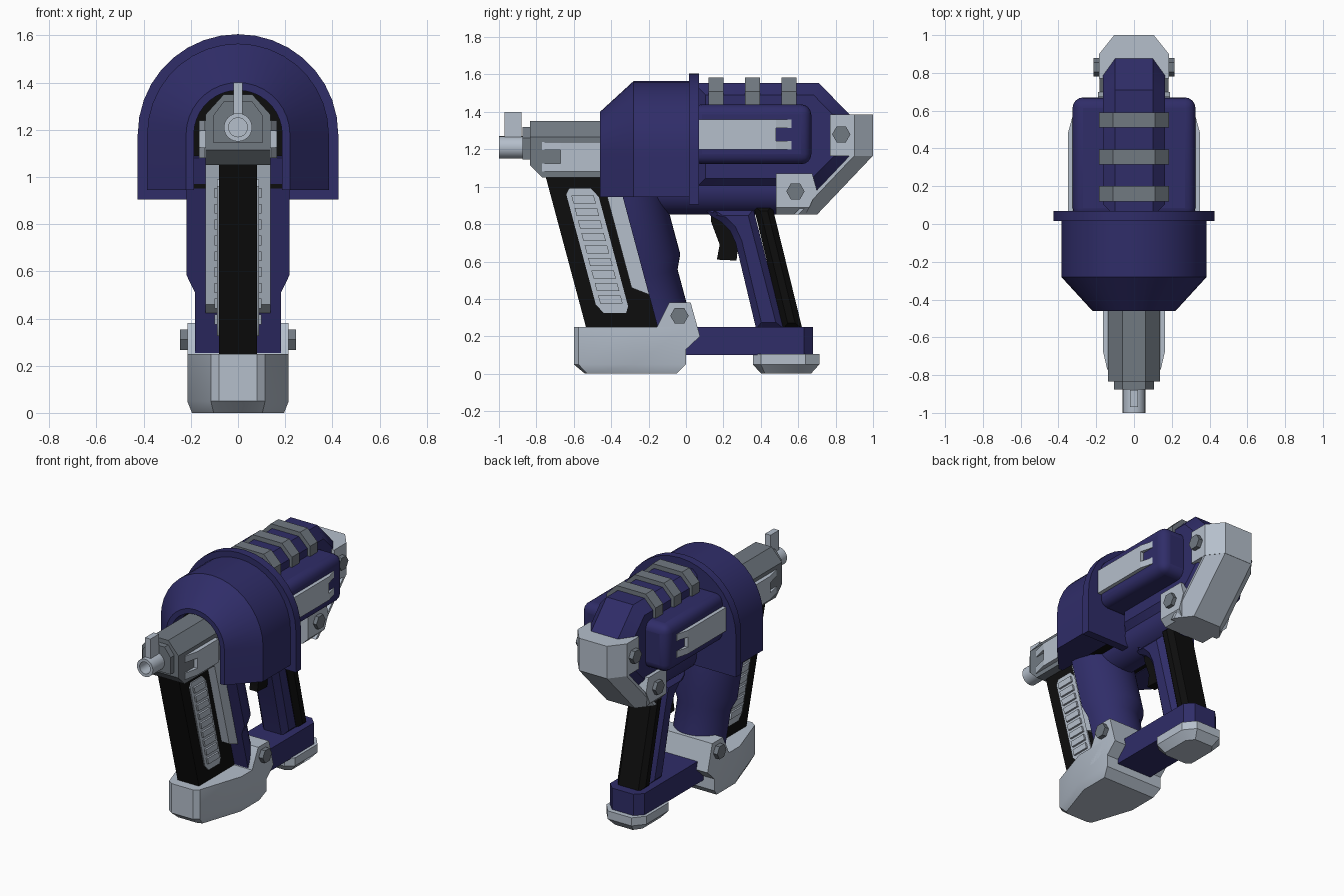
import bpy, bmesh, math
from mathutils import Vector

cube = bpy.data.objects.get("Cube")
if cube:
    bpy.data.objects.remove(cube, do_unlink=True)


def material(name, rgb):
    m = bpy.data.materials.new(name)
    m.use_nodes = True
    m.diffuse_color = (*rgb, 1)
    bsdf = next(n for n in m.node_tree.nodes if n.type == 'BSDF_PRINCIPLED')
    bsdf.inputs["Base Color"].default_value = (*rgb, 1)
    bsdf.inputs["Roughness"].default_value = 0.6
    return m


BLUE = material("navy_blue", (0.029, 0.026, 0.140))
LIGHT = material("light_grey", (0.46, 0.52, 0.60))
GREY = material("mid_grey", (0.165, 0.192, 0.222))
BLACK = material("black", (0.004, 0.004, 0.004))


def loft(name, mat, axis, rings, cap_bevel=0.0):
    """Join (position, outline) rings along an axis; outlines use the other two axes in order."""
    bm = bmesh.new()
    loops = []
    for pos, pts in rings:
        loop = []
        for a, b in pts:
            co = {'x': (pos, a, b), 'y': (a, pos, b), 'z': (a, b, pos)}[axis]
            loop.append(bm.verts.new(co))
        loops.append(loop)
    n = len(loops[0])
    for lo, hi in zip(loops, loops[1:]):
        for i in range(n):
            j = (i + 1) % n
            bm.faces.new((lo[i], lo[j], hi[j], hi[i]))
    caps = [bm.faces.new(loops[0]), bm.faces.new(loops[-1])]
    bmesh.ops.recalc_face_normals(bm, faces=bm.faces)
    if cap_bevel:
        edges = list({e for f in caps for e in f.edges})
        bmesh.ops.bevel(bm, geom=edges, offset=cap_bevel, segments=1, affect='EDGES')
    me = bpy.data.meshes.new(name)
    bm.to_mesh(me)
    bm.free()
    ob = bpy.data.objects.new(name, me)
    bpy.context.collection.objects.link(ob)
    me.materials.append(mat)
    bpy.ops.object.select_all(action='DESELECT')
    ob.select_set(True)
    bpy.context.view_layer.objects.active = ob
    bpy.ops.object.shade_smooth_by_angle(angle=math.radians(32))
    return ob


def prism(name, mat, axis, lo, hi, pts, cap_bevel=0.0):
    return loft(name, mat, axis, [(lo, pts), (hi, pts)], cap_bevel)


def sym(half):
    """Mirror a half outline (first coordinate x) into a closed one."""
    return half + [(-x, v) for x, v in reversed(half)]


def rect(a0, a1, b0, b1):
    return [(a0, b0), (a1, b0), (a1, b1), (a0, b1)]


def circle(r, ca, cb, n):
    return [(ca + r * math.cos(math.tau * i / n), cb + r * math.sin(math.tau * i / n))
            for i in range(n)]


def arch(r, bottom, n=18, cz=1.18):
    pts = [(r * math.cos(math.pi * i / n), cz + r * math.sin(math.pi * i / n))
           for i in range(n + 1)]
    return [(r, bottom)] + pts + [(-r, bottom)]


# Arched hood, its flange and dark core
def horseshoe(r):
    return arch(r, 0.945) + arch(0.187, 0.945)[::-1]


loft("hood", BLUE, 'y', [(-0.46, horseshoe(0.22)), (-0.28, horseshoe(0.385)),
                         (0.03, horseshoe(0.385))])
prism("hood_flange", BLUE, 'y', 0.015, 0.07, arch(0.425, 0.905))
prism("hood_core", BLACK, 'y', -0.345, 0.02, arch(0.189, 0.95))

# Rear body, underside tube and rounded side pods
prism("body", BLUE, 'x', -0.165, 0.165,
      [(0.04, 0.98), (0.70, 0.98), (0.88, 1.16), (0.88, 1.38), (0.71, 1.555), (0.04, 1.555)], 0.065)
prism("underside_tube", BLUE, 'y', -0.22, 0.50, circle(0.13, 0, 0.98, 32))
pods = prism("side_pods", BLUE, 'y', 0.03, 0.67, rect(-0.325, 0.325, 1.12, 1.44))
bev = pods.modifiers.new("rounding", 'BEVEL')
bev.width, bev.segments = 0.055, 4

# Top rails
for i in range(3):
    y = 0.16 + 0.195 * i
    prism(f"top_rail_{i + 1}", GREY, 'y', y - 0.04, y + 0.04,
          sym([(0.185, 1.44), (0.185, 1.51), (0.11, 1.585)]))

# Barrel housing, collar, hollow nozzle and sight
house = sym([(0.06, 1.35), (0.137, 1.265), (0.137, 1.05)])
house_front = sym([(0.06, 1.35), (0.137, 1.265), (0.137, 1.115)])
loft("barrel_housing", GREY, 'y', [(-0.835, house_front), (-0.77, house), (-0.34, house)])
prism("barrel_collar", GREY, 'y', -0.875, -0.83,
      sym([(0.06, 1.32), (0.105, 1.26), (0.105, 1.145)]))
loft("nozzle", LIGHT, 'y', [(-0.84, circle(0.06, 0, 1.21, 24)), (-1.0, circle(0.06, 0, 1.21, 24)),
                            (-1.0, circle(0.04, 0, 1.21, 24)), (-0.89, circle(0.04, 0, 1.21, 24))])
prism("front_sight", LIGHT, 'x', -0.02, 0.02, rect(-0.97, -0.88, 1.25, 1.40))


# Forked side plates: a flat plate whose tapering tip is split by a notch
def forked_plate(name, s, xi, xo, xt, y0, y1, y2, z0):
    prism(name, LIGHT, 'z', z0, z0 + 0.16, [(s * xi, y0), (s * xo, y0), (s * xo, y1), (s * xi, y1)])
    for k, dz in enumerate((0.0, 0.115)):
        prism(f"{name}_prong_{k + 1}", LIGHT, 'z', z0 + dz, z0 + dz + 0.045,
              [(s * xi, y1), (s * xo, y1), (s * xt, y2), (s * xi, y2)])


# Magazine
SLOPE = math.tan(math.radians(15))


def lean(offset, z):
    """y of a point a set distance behind the leaning front edge."""
    return -0.535 + offset - (z - 0.25) * SLOPE


prism("magazine", BLACK, 'x', -0.08, 0.08,
      [(lean(o, z), z) for o, z in ((0, 0.2), (0.385, 0.2), (0.385, 1.07), (0, 1.07))])

panel_shape = [(0.085, 0.37), (0.115, 0.325), (0.235, 0.325), (0.255, 0.36),
               (0.255, 0.945), (0.225, 0.99), (0.11, 0.99), (0.085, 0.96)]
for s, side in ((1, "left"), (-1, "right")):
    forked_plate(f"{side}_pod_plate", s, 0.25, 0.35, 0.327, 0.05, 0.48, 0.565, 1.20)
    forked_plate(f"{side}_barrel_plate", s, 0.10, 0.165, 0.142, -0.44, -0.67, -0.77, 1.08)
    # Ribbed magazine panel
    prism(f"{side}_magazine_panel", LIGHT, 'x', s * 0.07, s * 0.088,
          [(lean(o, z), z) for o, z in panel_shape])
    for i in range(9):
        z = 0.375 + 0.067 * i
        prism(f"{side}_panel_rib_{i + 1}", LIGHT, 'x', s * 0.08, s * 0.10,
              [(lean(o, h), h) for o, h in ((0.11, z), (0.23, z), (0.23, z + 0.042), (0.11, z + 0.042))])
    # Guide strip beside the magazine
    prism(f"{side}_guide_strip", LIGHT, 'x', s * 0.07, s * 0.138,
          [(lean(o, z), z) for o, z in ((0.30, 0.46), (0.39, 0.42), (0.39, 1.07), (0.30, 1.07))])
    # Hex bolts
    for name, y, z, x1 in (("base", -0.035, 0.31, 0.245), ("rear_upper", 0.83, 1.28, 0.215),
                           ("rear_lower", 0.585, 0.975, 0.215)):
        prism(f"{side}_{name}_bolt", GREY, 'x', s * 0.15, s * x1, circle(0.049, y, z, 6))


# Leaning half-round column with a stepped waist
def half_round(r):
    return [(r * math.cos(math.pi * i / 20), r * math.sin(math.pi * i / 20)) for i in range(21)]


column = loft("front_column", BLUE, 'z', [(t, half_round(r)) for t, r in
              ((-0.1, 0.183), (0.27, 0.183), (0.345, 0.218), (0.86, 0.218))])
column.location = (0, -0.152, 0.25)
column.rotation_euler.x = math.radians(15)


# Front base with clamp
def base_plan(d):
    return sym([(0.08 - d * 0.3, -0.60 + d * 3), (0.115 - d * 0.6, -0.575 + d * 2.4),
                (0.215 - d, -0.27 + d), (0.215 - d, -d * 2.5)])


loft("front_base", LIGHT, 'z', [(0, base_plan(0.02)), (0.05, base_plan(0)), (0.25, base_plan(0))])
prism("base_clamp", LIGHT, 'x', -0.215, 0.215,
      [(-0.16, 0.24), (-0.09, 0.38), (0.025, 0.38), (0.075, 0.20), (0.0, 0.13), (-0.16, 0.13)])

# Lower rail and rear foot
prism("lower_rail", BLUE, 'z', 0.10, 0.25, sym([(0.13, -0.06), (0.13, 0.63), (0.08, 0.68)]))


def foot_plan(d):
    return sym([(0.10 - d * 0.5, 0.357 + d), (0.15 - d, 0.40 + d * 0.5),
                (0.15 - d, 0.64 - d * 0.5), (0.09 - d * 0.5, 0.713 - d)])


loft("rear_foot", LIGHT, 'z', [(0, foot_plan(0.045)), (0.05, foot_plan(0)), (0.105, foot_plan(0))])

# Rear grip and trigger
prism("grip_front", BLUE, 'x', -0.10, 0.10,
      [(0.10, 0.88), (0.13, 0.845), (0.19, 0.81), (0.235, 0.765), (0.265, 0.70), (0.375, 0.24),
       (0.525, 0.24), (0.36, 0.88)], 0.035)
prism("grip_back", BLACK, 'x', -0.105, 0.105,
      [(0.36, 0.90), (0.46, 0.90), (0.622, 0.24), (0.52, 0.24)], 0.03)
prism("trigger", BLACK, 'x', -0.03, 0.03,
      [(0.13, 0.87), (0.135, 0.81), (0.18, 0.69), (0.165, 0.61), (0.27, 0.605), (0.30, 0.87)])

# Rear bracket: upper cap, diagonal strap, lower clamp
prism("rear_cap", LIGHT, 'z', 1.165, 1.385, sym([(0.185, 0.77), (0.185, 0.90), (0.105, 1.0)]))
loft("rear_strap", LIGHT, 'z',
     [(z, sym([(0.183, 0.875 + d), (0.183, 0.90 + d), (0.105, 1.0 + d)]))
      for z, d in ((0.85, -0.30), (1.166, 0.0))])
loft("rear_clamp", LIGHT, 'z', [(z, sym([(hw, 0.48), (hw, yb)])) for z, hw, yb in
     ((0.85, 0.15, 0.64), (0.89, 0.19, 0.66), (0.98, 0.19, 0.70), (1.07, 0.19, 0.675))])
